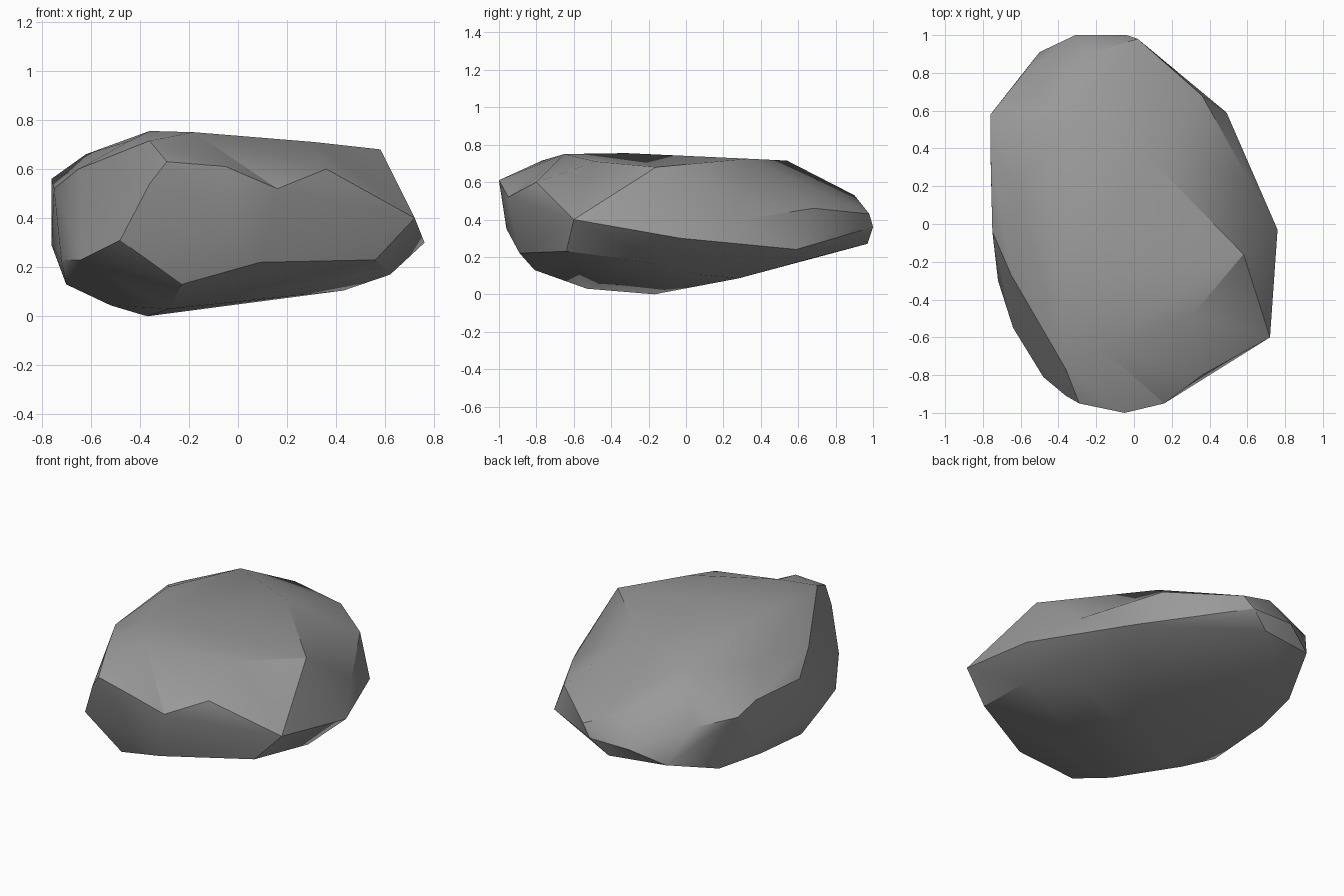
import bpy
import bmesh
import math
from mathutils import Vector

# Remove the default cube only
default_cube = bpy.data.objects.get("Cube")
if default_cube:
    bpy.data.objects.remove(default_cube, do_unlink=True)


def flat_material(name, color):
    """Make a plain single-colour matte material."""
    material = bpy.data.materials.new(name)
    material.use_nodes = True
    material.diffuse_color = color
    shader = material.node_tree.nodes["Principled BSDF"]
    shader.inputs["Base Color"].default_value = color
    shader.inputs["Roughness"].default_value = 0.9
    return material


def chip_edge(bm, start, end):
    """Turn the ridge between two corners into a shallow chipped hollow."""
    corners = [min(bm.verts, key=lambda v: (v.co - Vector(p)).length)
               for p in (start, end)]
    ridge = bm.edges.get(corners)
    if ridge:
        bmesh.ops.rotate_edges(bm, edges=[ridge], use_ccw=False)


def chiselled_object(name, contours, chips, material, merge_angle, sharp_angle):
    """Wrap a body around corner contours, then chip some of its ridges."""
    bm = bmesh.new()
    for contour in contours:
        for corner in contour:
            bm.verts.new(corner)
    bmesh.ops.convex_hull(bm, input=bm.verts[:])
    # Drop corners that ended up inside the body
    loose = [v for v in bm.verts if not v.link_faces]
    bmesh.ops.delete(bm, geom=loose, context="VERTS")
    for start, end in chips:
        chip_edge(bm, start, end)
    # Merge almost coplanar triangles into broad facets
    bmesh.ops.dissolve_limit(bm, angle_limit=math.radians(merge_angle),
                             verts=bm.verts[:], edges=bm.edges[:])
    bmesh.ops.recalc_face_normals(bm, faces=bm.faces[:])
    mesh = bpy.data.meshes.new(name)
    bm.to_mesh(mesh)
    bm.free()
    mesh.materials.append(material)
    obj = bpy.data.objects.new(name, mesh)
    bpy.context.collection.objects.link(obj)
    # Soft shading inside groups of facets, crisp edges between them
    bpy.ops.object.select_all(action="DESELECT")
    obj.select_set(True)
    bpy.context.view_layer.objects.active = obj
    bpy.ops.object.shade_smooth_by_angle(angle=math.radians(sharp_angle))
    return obj


# Corners that border the chipped hollows
shoulder = (.58, -.16, .68)
side_notch = (.6, .25, .39)
back_notch = (.36, .68, .46)
front_notch = (.36, -.8, .6)
nose = (-.05, -1, .61)

# Corners of the worn upper surface
crown = [
    shoulder, (-.18, -.65, .75), (-.36, -.32, .755), (.31, -.48, .71),
    (.1, .33, .725), (-.36, .54, .715), (-.62, .2, .66),
    (-.44, -.47, .715), (-.36, -.77, .715), (-.65, -.27, .6),
]

# Upper rim, from the front round to the back
upper_rim = [
    (-.29, -.95, .63), nose, (.16, -.95, .52), front_notch,
    side_notch, back_notch, (.02, .98, .43), (-.24, .9, .53),
    (-.6, .78, .49), (-.76, .58, .52), (-.76, .4, .56),
    (-.75, -.04, .52), (-.36, -.91, .54),
]

# Widest girth of the stone
girth = [
    (.72, -.6, .4), (.76, -.03, .3), (.49, .59, .24),
    (-.04, 1, .36), (-.31, 1, .36), (-.76, .38, .29),
    (-.48, -.81, .31), (-.05, -.96, .35),
]

# Lower rim where the sides turn under
lower_rim = [
    (.09, -.89, .22), (.56, -.64, .23), (.62, -.2, .17),
    (.15, .7, .2), (-.15, .97, .27), (-.5, .91, .28),
    (-.64, .59, .175), (-.71, .28, .17), (-.7, -.13, .13),
    (-.72, -.3, .23), (-.64, -.55, .23),
]

# Underside the stone rests on
base = [
    (-.37, -.17, 0), (-.28, -.53, .03), (-.23, -.81, .13),
    (-.52, -.2, .045), (.19, .28, .085), (.43, .07, .105),
]

# Ridges knocked off the right shoulder and the front lip
chips = [(shoulder, back_notch), (shoulder, front_notch), (nose, front_notch)]

stone_grey = flat_material("stone_grey", (.32, .32, .32, 1))
chiselled_object("boulder", [crown, upper_rim, girth, lower_rim, base],
                 chips, stone_grey, merge_angle=3, sharp_angle=27)
